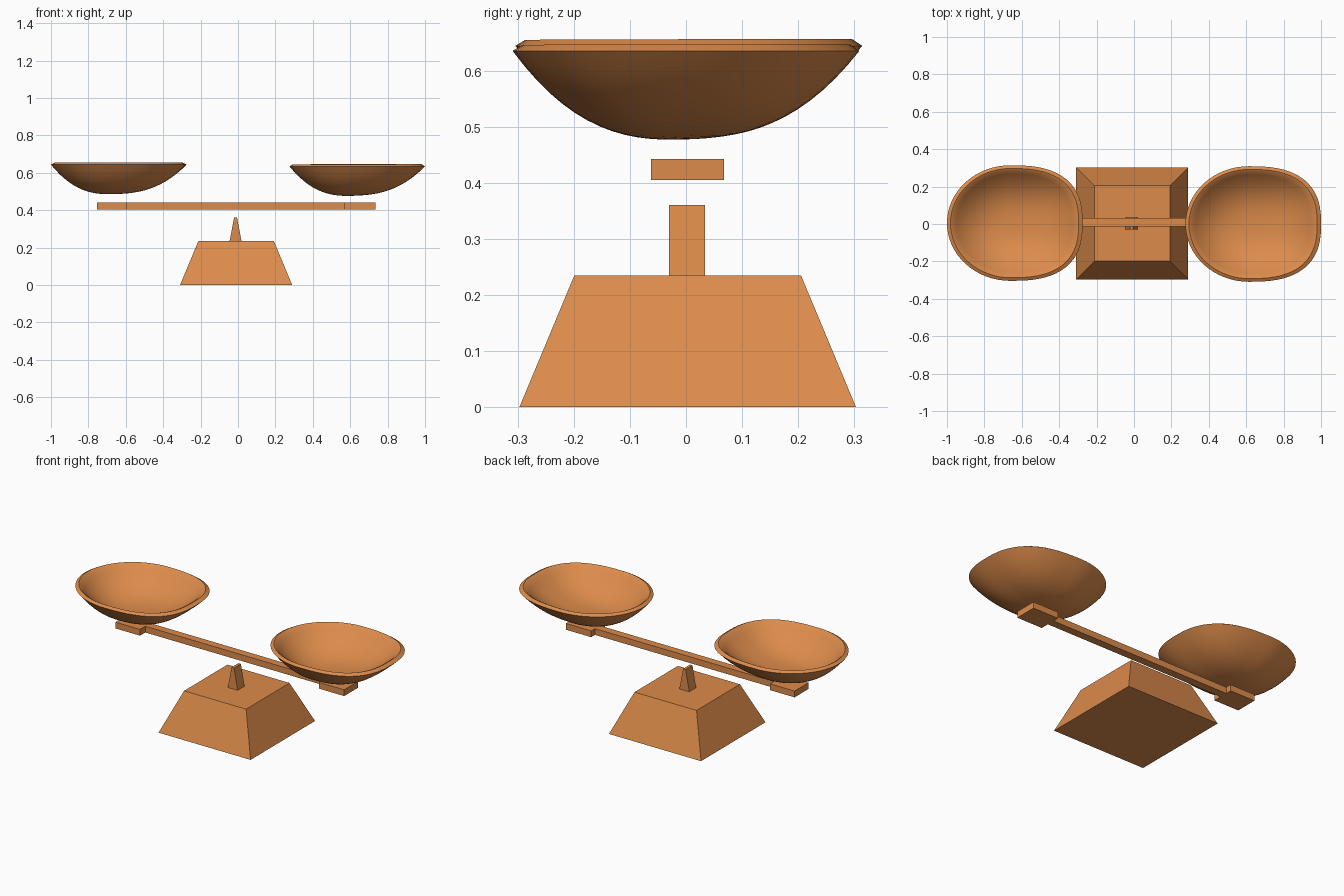
import bpy, bmesh, math

if "Cube" in bpy.data.objects:
    bpy.data.objects.remove(bpy.data.objects["Cube"])

wood = bpy.data.materials.new("warm_orange")
wood.diffuse_color = (0.72, 0.26, 0.07, 1)
wood.use_nodes = True
wood.node_tree.nodes["Principled BSDF"].inputs["Base Color"].default_value = wood.diffuse_color


def finish(bm, name, smooth=False):
    bmesh.ops.recalc_face_normals(bm, faces=bm.faces)
    me = bpy.data.meshes.new(name)
    bm.to_mesh(me)
    bm.free()
    ob = bpy.data.objects.new(name, me)
    bpy.context.collection.objects.link(ob)
    me.materials.append(wood)
    if smooth:
        bpy.ops.object.select_all(action='DESELECT')
        ob.select_set(True)
        bpy.context.view_layer.objects.active = ob
        bpy.ops.object.shade_smooth_by_angle(angle=math.radians(35))
    return ob


def frustum(name, cx, cy, z0, z1, bottom, top):
    """Block with half-sizes given separately for the bottom and the top."""
    bm = bmesh.new()
    rings = []
    for z, (hx, hy) in ((z0, bottom), (z1, top)):
        rings.append([bm.verts.new((cx + sx * hx, cy + sy * hy, z))
                      for sx, sy in ((-1, -1), (1, -1), (1, 1), (-1, 1))])
    lo, hi = rings
    bm.faces.new(lo[::-1])
    bm.faces.new(hi)
    for i in range(4):
        j = (i + 1) % 4
        bm.faces.new((lo[i], lo[j], hi[j], hi[i]))
    return finish(bm, name)


def prism(name, outline, z0, z1):
    """Vertical extrusion of a flat outline."""
    bm = bmesh.new()
    face = bm.faces.new([bm.verts.new((x, y, z0)) for x, y in outline])
    ext = bmesh.ops.extrude_face_region(bm, geom=[face])
    verts = [g for g in ext["geom"] if isinstance(g, bmesh.types.BMVert)]
    bmesh.ops.translate(bm, verts=verts, vec=(0, 0, z1 - z0))
    return finish(bm, name)


def power(v, p):
    return math.copysign(abs(v) ** p, v)


def pan(name, cx, cy, z, segments=64):
    """Dish with a round outer plan on -x and a squarer one on +x."""
    plan = []
    for i in range(segments):
        a = 2 * math.pi * i / segments
        c, s = math.cos(a), math.sin(a)
        if c > 0:
            p = 2 / 2.6
            plan.append((0.385 * power(c, p), 0.309 * power(s, p)))
        else:
            plan.append((0.34 * c, 0.309 * s))
    # outer bowl, bevelled rim, inner bowl
    steps = 14
    profile = [(k / steps, 0.157 * (k / steps) ** 2.6) for k in range(1, steps + 1)]
    profile += [(0.945, 0.168), (0.915, 0.163)]
    profile += [(0.915 * k / steps, 0.03 + 0.133 * (k / steps) ** 2.6)
                for k in range(steps - 1, 0, -1)]
    bm = bmesh.new()
    rings = []
    for r, h in profile:
        rings.append([bm.verts.new((cx + x * r, cy + y * r,
                                    z + h + 0.04 * (x + y) * r * (1 - r)))
                      for x, y in plan])
    poles = [bm.verts.new((cx, cy, z)), bm.verts.new((cx, cy, z + 0.03))]
    for i in range(segments):
        j = (i + 1) % segments
        for a, b in zip(rings, rings[1:]):
            bm.faces.new((a[i], a[j], b[j], b[i]))
        bm.faces.new((poles[0], rings[0][j], rings[0][i]))
        bm.faces.new((poles[1], rings[-1][i], rings[-1][j]))
    return finish(bm, name, smooth=True)


# Pedestal and pivot wedge
frustum("base", -0.01, 0.003, 0, 0.235, (0.3, 0.3), (0.202, 0.202))
frustum("pivot", -0.013, 0.002, 0.235, 0.36, (0.032, 0.032), (0.008, 0.032))

# Beam with wider seats at both ends
half = [(-0.755, -0.062), (-0.595, -0.062), (-0.595, -0.013),
        (0.57, -0.013), (0.57, -0.062), (0.735, -0.062)]
back = [(0.735, 0.068), (0.57, 0.068), (0.57, 0.033),
        (-0.595, 0.033), (-0.595, 0.068), (-0.755, 0.068)]
prism("beam", half + back, 0.405, 0.442)

# Two weighing pans
pan("left_pan", -0.66, 0.005, 0.487)
pan("right_pan", 0.615, 0.0, 0.478)
